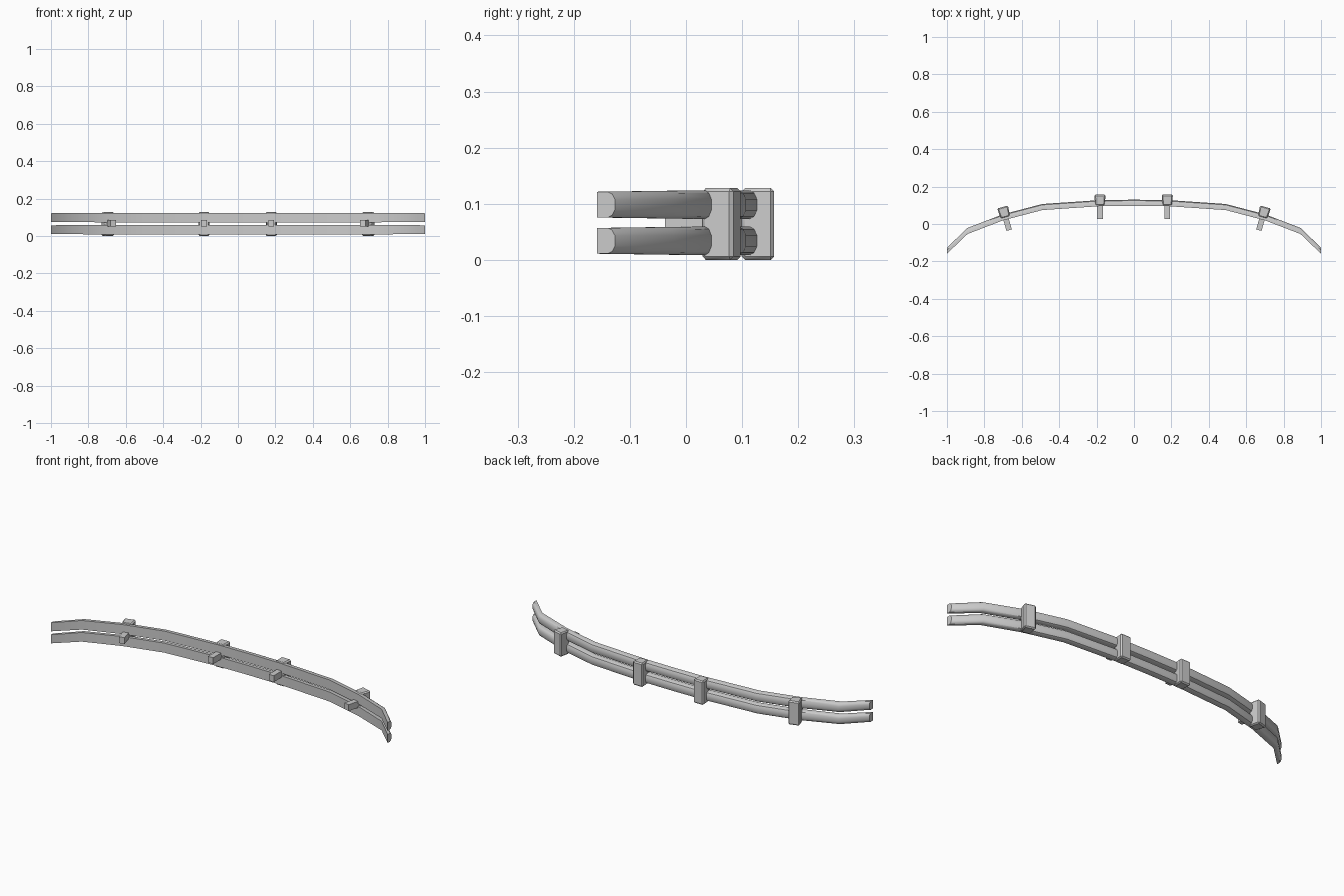
import bpy, bmesh, math
from mathutils import Matrix

if "Cube" in bpy.data.objects:
    bpy.data.objects.remove(bpy.data.objects["Cube"])

# Half of the curved bar path seen from above: x, y, height scale
HALF = [(0, .114, 1), (.18, .112, 1), (.49, .091, 1),
        (.70, .036, 1), (.89, -.037, .96), (1.0, -.1425, .9)]
PATH = [(-x, y, s) for x, y, s in reversed(HALF[1:])] + HALF
# D-shaped section: flat front, rounded back
SECTION = [(-.0165, -.0255), (.003, -.0255), (.011, -.021), (.016, -.010),
           (.016, .010), (.011, .021), (.003, .0255), (-.0165, .0255)]


def finish(bm, name):
    bmesh.ops.recalc_face_normals(bm, faces=bm.faces)
    me = bpy.data.meshes.new(name)
    bm.to_mesh(me)
    bm.free()
    ob = bpy.data.objects.new(name, me)
    bpy.context.collection.objects.link(ob)
    bpy.ops.object.select_all(action='DESELECT')
    ob.select_set(True)
    bpy.context.view_layer.objects.active = ob
    bpy.ops.object.shade_smooth_by_angle(angle=math.radians(35))
    return ob


def bar(name, z):
    bm = bmesh.new()
    rings = [[bm.verts.new((x, y + d, z + h * s)) for d, h in SECTION]
             for x, y, s in PATH]
    n = len(SECTION)
    for a, b in zip(rings, rings[1:]):
        for i in range(n):
            j = (i + 1) % n
            bm.faces.new((a[i], a[j], b[j], b[i]))
    bm.faces.new(rings[0])
    bm.faces.new(rings[-1])
    finish(bm, name)


def block(name, place, size, centre, bevel=0, front_scale=1):
    bm = bmesh.new()
    bmesh.ops.create_cube(bm, size=1)
    for v in bm.verts:
        if v.co.y < 0:
            v.co.x *= front_scale
        v.co = [v.co[i] * size[i] + centre[i] for i in range(3)]
    if bevel:
        bmesh.ops.bevel(bm, geom=bm.edges[:], offset=bevel, segments=1,
                        affect='EDGES')
    bm.transform(place)
    finish(bm, name)


# Two parallel bars
bar("lower_bar", .034)
bar("upper_bar", .0985)

# Clamps behind the bars with mounting stems pointing forward
for label, x, y, angle in (("outer_left", -.695, .063, 16),
                           ("inner_left", -.182, .128, 0),
                           ("inner_right", .178, .128, 0),
                           ("outer_right", .695, .063, -16)):
    place = Matrix.Translation((x, y, 0)) @ Matrix.Rotation(math.radians(angle), 4, 'Z')
    block("clamp_" + label, place, (.06, .058, .128), (0, 0, .064), .006, .85)
    block("stem_" + label, place, (.03, .09, .034), (0, -.055, .068))
